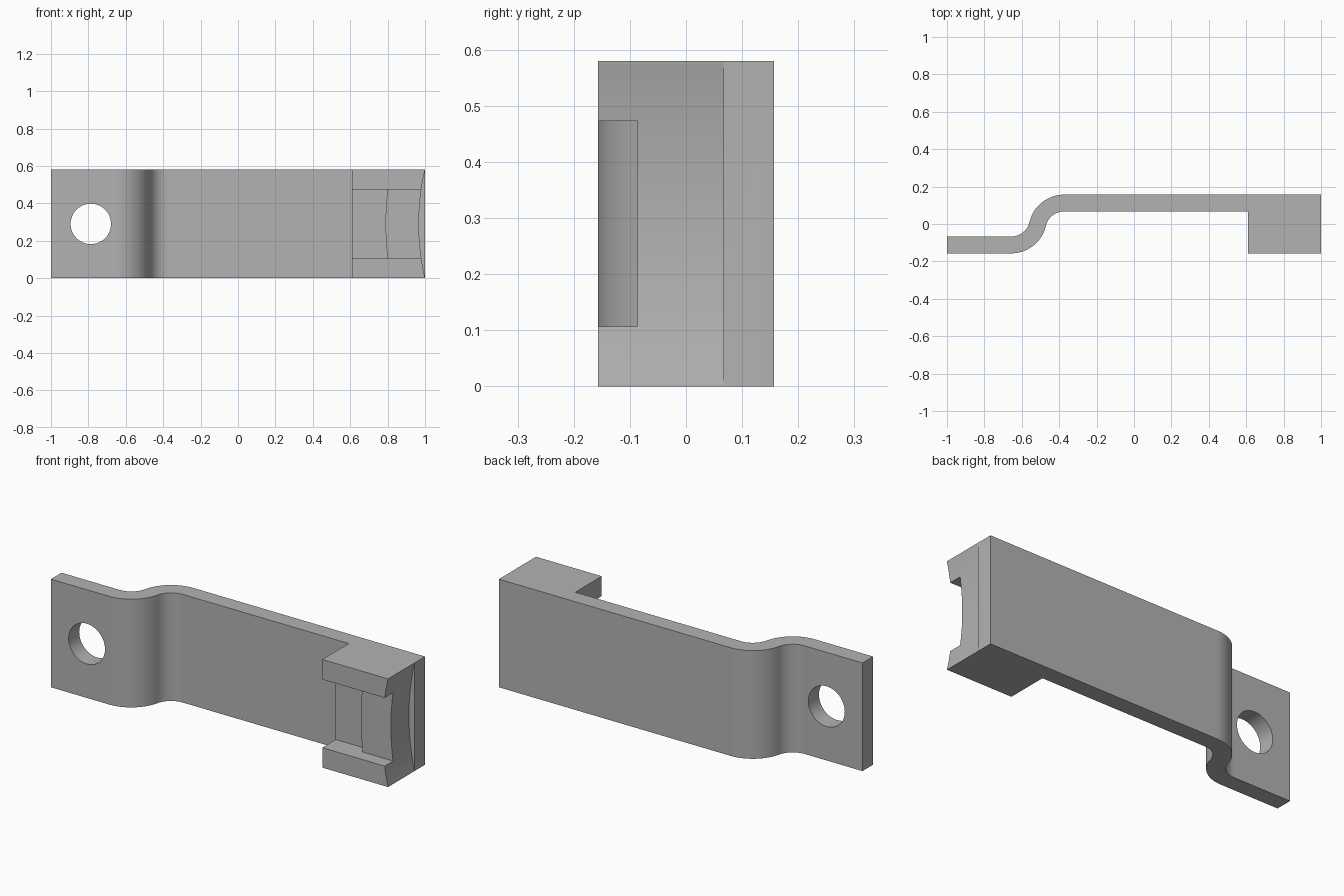
import bpy, bmesh
from math import sin, cos, pi, acos, sqrt
from mathutils import Vector

if "Cube" in bpy.data.objects:
    bpy.data.objects.remove(bpy.data.objects["Cube"], do_unlink=True)

HEIGHT, MID = 0.58, 0.29
OUT, IN = 0.157, 0.067          # outer and inner strap surfaces
BEND_X = -0.515                 # middle of the joggle
ARC_X, ARC_R = 2.257, 1.29      # centre and radius of the hollow end

grey = bpy.data.materials.new("plain_grey")
grey.use_nodes = True
colour = (0.45, 0.45, 0.45, 1)
grey.diffuse_color = colour
grey.node_tree.nodes["Principled BSDF"].inputs["Base Color"].default_value = colour


def prism(name, outline, offset):
    """Extrude a closed outline of 3D points along an offset."""
    bm = bmesh.new()
    face = bm.faces.new([bm.verts.new(p) for p in outline])
    new = bmesh.ops.extrude_face_region(bm, geom=[face])["geom"]
    bmesh.ops.translate(bm, vec=Vector(offset),
                        verts=[v for v in new if isinstance(v, bmesh.types.BMVert)])
    bmesh.ops.recalc_face_normals(bm, faces=bm.faces)
    mesh = bpy.data.meshes.new(name)
    bm.to_mesh(mesh)
    bm.free()
    mesh.materials.append(grey)
    obj = bpy.data.objects.new(name, mesh)
    bpy.context.collection.objects.link(obj)
    return obj


def front_cut(name, outline, depth):
    """Cutter drawn in x and z, reaching from the front to a given y."""
    return prism(name, [(x, -0.3, z) for x, z in outline], (0, depth + 0.3, 0))


def hollow(radius, low, high, steps=24):
    """Points on an upright arc about the hollow end's axis."""
    zs = [low + (high - low) * i / steps for i in range(steps + 1)]
    return [(ARC_X - sqrt(radius ** 2 - (z - MID) ** 2), z) for z in zs]


# Joggled strap with its end block, as one outline seen from above
mean = 0.145
sweep = acos(1 - (OUT + IN) / (2 * mean))
reach = mean * sin(sweep)
centre_y = (OUT + IN) / 2 - mean


def bend(side, radius, steps=16):
    """Arc from the straight part toward the middle of the joggle."""
    return [(BEND_X + side * (reach - radius * sin(sweep * i / steps)),
             side * (centre_y + radius * cos(sweep * i / steps)))
            for i in range(steps + 1)]


big, small = mean + 0.045, mean - 0.045
back = bend(1, big) + bend(-1, small)[-2::-1]
front = bend(-1, big) + bend(1, small)[-2::-1]
plan = [(1, OUT)] + back + [(-1, -IN), (-1, -OUT)] + front
plan += [(0.61, IN), (0.61, -OUT), (1, -OUT)]
bracket = prism("bracket", [(x, y, 0) for x, y in plan], (0, 0, HEIGHT))

# Bolt hole, hollow end, slot and deeper pocket behind the curved lip
LOW, HIGH = 0.107, 0.473
circle = [(-0.787 + 0.108 * cos(2 * pi * i / 48), MID + 0.108 * sin(2 * pi * i / 48))
          for i in range(48)]
cutters = [
    front_cut("bolt_hole", circle, 0.3),
    front_cut("end_hollow", hollow(ARC_R, -0.02, 0.6) + [(1.2, 0.6), (1.2, -0.02)], IN),
    front_cut("slot", [(0.5, LOW), (1.2, LOW), (1.2, HIGH), (0.5, HIGH)], -0.086),
    front_cut("pocket", hollow(ARC_R + 0.178, LOW, HIGH) + [(0.5, HIGH), (0.5, LOW)], -0.043),
]

bpy.ops.object.select_all(action="DESELECT")
bpy.context.view_layer.objects.active = bracket
bracket.select_set(True)
for cutter in cutters:
    cutter.hide_render = True
    cut = bracket.modifiers.new(cutter.name, "BOOLEAN")
    cut.operation, cut.solver, cut.object = "DIFFERENCE", "EXACT", cutter
    bpy.ops.object.modifier_apply(modifier=cut.name)
    bpy.data.objects.remove(cutter, do_unlink=True)

# Smooth bends and bore, crisp edges
bpy.ops.object.shade_smooth_by_angle(angle=0.4)
weighted = bracket.modifiers.new("even_shading", "WEIGHTED_NORMAL")
weighted.keep_sharp = True
